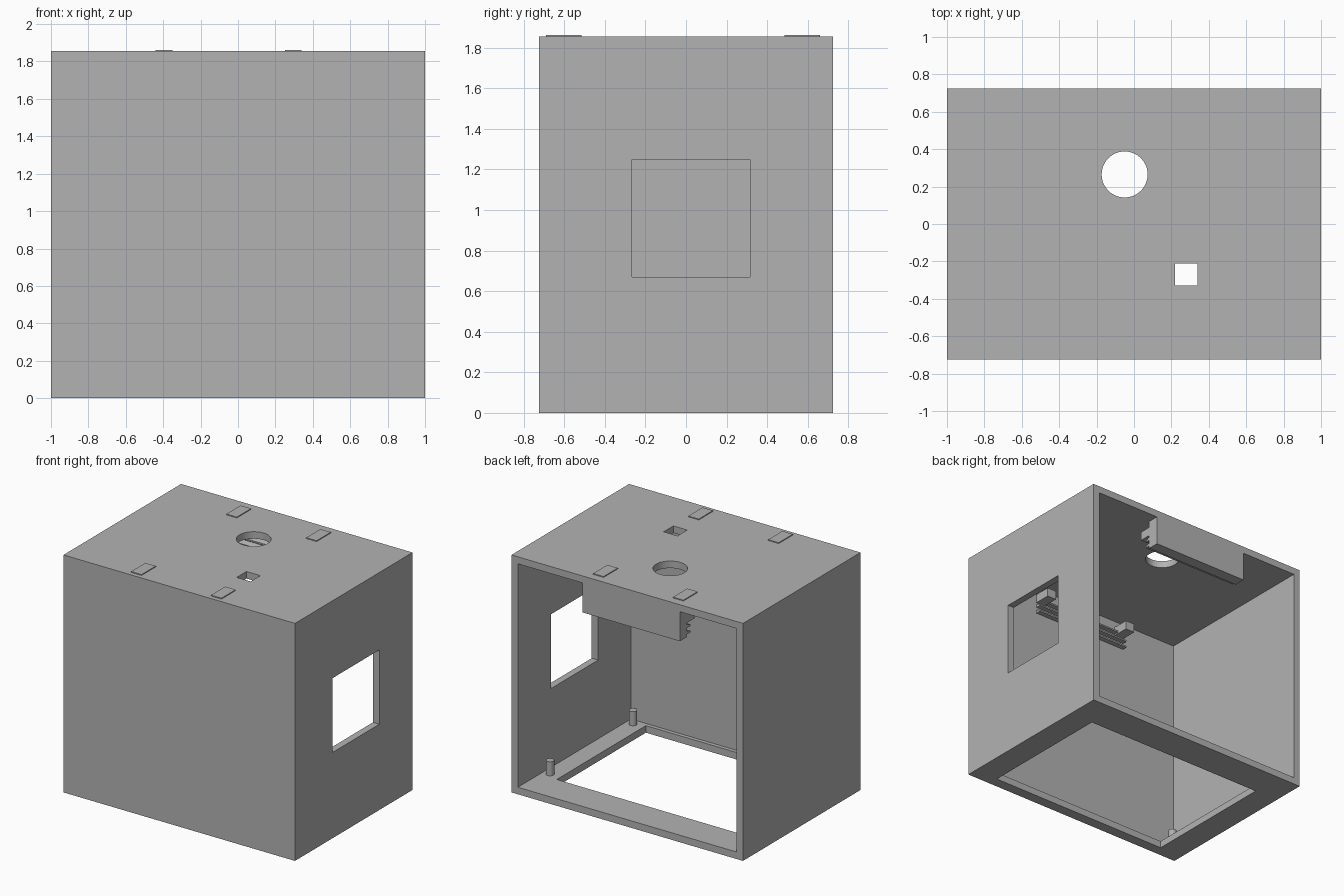
import bpy
import bmesh

cube = bpy.data.objects.get("Cube")
if cube:
    bpy.data.objects.remove(cube, do_unlink=True)

GREY = (0.45, 0.45, 0.45, 1)
mat = bpy.data.materials.new("plain grey")
mat.use_nodes = True
mat.diffuse_color = GREY
mat.node_tree.nodes["Principled BSDF"].inputs["Base Color"].default_value = GREY

W, D, H = 1.0, 0.725, 1.855      # half width, half depth, height
T = 0.055                        # wall thickness
RACK_X = (-0.455, 0.385)         # span of the board rack


def add_object(name, bm):
    bmesh.ops.recalc_face_normals(bm, faces=bm.faces)
    mesh = bpy.data.meshes.new(name)
    bm.to_mesh(mesh)
    bm.free()
    mesh.materials.append(mat)
    obj = bpy.data.objects.new(name, mesh)
    bpy.context.collection.objects.link(obj)
    return obj


def box(name, xs, ys, zs):
    bm = bmesh.new()
    bmesh.ops.create_cube(bm, size=1)
    for v in bm.verts:
        v.co = [r[0] if c < 0 else r[1] for c, r in zip(v.co, (xs, ys, zs))]
    return add_object(name, bm)


def cylinder(name, x, y, zs, radius, sides):
    bm = bmesh.new()
    bmesh.ops.create_cone(bm, cap_ends=True, segments=sides,
                          radius1=radius, radius2=radius, depth=zs[1] - zs[0])
    bmesh.ops.translate(bm, verts=bm.verts, vec=(x, y, sum(zs) / 2))
    return add_object(name, bm)


def extrude_x(name, profile, xs):
    bm = bmesh.new()
    face = bm.faces.new([bm.verts.new((xs[0], y, z)) for y, z in profile])
    new = bmesh.ops.extrude_face_region(bm, geom=[face])["geom"]
    moved = [g for g in new if isinstance(g, bmesh.types.BMVert)]
    bmesh.ops.translate(bm, verts=moved, vec=(xs[1] - xs[0], 0, 0))
    return add_object(name, bm)


def cut(target, cutter):
    cutter.hide_render = True
    mod = target.modifiers.new("cut", "BOOLEAN")
    mod.operation = "DIFFERENCE"
    mod.solver = "EXACT"
    mod.object = cutter
    bpy.context.view_layer.objects.active = target
    bpy.ops.object.modifier_apply(modifier=mod.name)
    bpy.data.objects.remove(cutter, do_unlink=True)


# Housing, open at the back, with its openings
housing = box("housing", (-W, W), (-D, D), (0, H))
cut(housing, box("cavity", (-W + T, W - T), (T - D, D + 0.2), (T, H - T)))
cut(housing, box("floor_opening", (-0.795, 0.795), (-0.64, 0.46), (-0.1, 0.2)))
cut(housing, box("side_window", (0.8, 1.2), (-0.265, 0.315), (0.67, 1.25)))
cut(housing, box("square_hole", (0.22, 0.34), (-0.33, -0.21), (1.7, 2)))
cut(housing, cylinder("round_hole", -0.05, 0.265, (1.7, 2), 0.123, 48))

# Thin pads on the roof
for x in (-0.395, 0.295):
    for y in (-0.6025, 0.5725):
        box("roof_pad", (x - 0.045, x + 0.045), (y - 0.0875, y + 0.0875), (H, H + 0.007))

# Locating pins on the floor
for x in (-0.885, 0.885):
    for y in (-0.61, 0.414):
        pin = cylinder("floor_pin", x, y, (T, 0.165), 0.03, 24)
        for poly in pin.data.polygons:
            poly.use_smooth = abs(poly.normal.z) < 0.5

# Hanging back tab
box("back_tab", RACK_X, (0.635, D), (1.57, H - T))

# Ridged rails and end stops facing each other on the front wall and the tab
for side, label, wall in ((-1, "front", D - T), (1, "back", 0.635)):
    tip = wall - 0.04
    for i in range(3):
        z = 1.59 + 0.05 * i
        ridge = [(side * wall, z), (side * tip, z),
                 (side * tip, z + 0.012), (side * wall, z + 0.025)]
        extrude_x(label + "_rail_ridge", ridge, RACK_X)
    ys = sorted((side * 0.54, side * wall))
    for x in (RACK_X[0], RACK_X[1] - 0.08):
        box(label + "_end_stop", (x, x + 0.08), ys, (1.68, 1.75))
